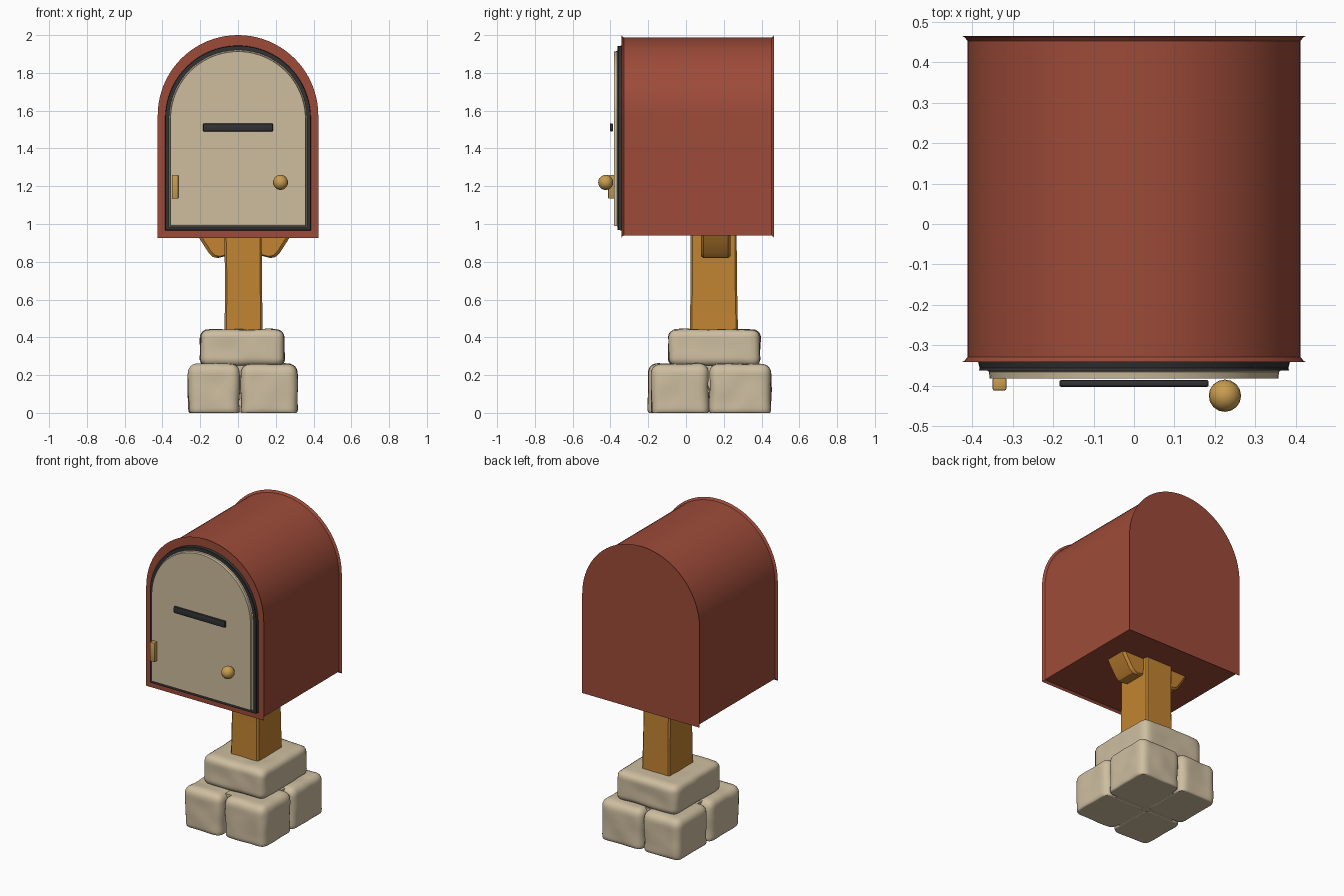
import bpy, bmesh, math
from mathutils import Vector, noise

if "Cube" in bpy.data.objects:
    bpy.data.objects.remove(bpy.data.objects["Cube"])


def material(name, rgb):
    # sRGB 0-255 to linear
    m = bpy.data.materials.new(name)
    m.diffuse_color = [((c / 255 + 0.055) / 1.055) ** 2.4 for c in rgb] + [1]
    m.use_nodes = True
    m.node_tree.nodes["Principled BSDF"].inputs["Base Color"].default_value = m.diffuse_color
    return m


RED = material("red paint", (157, 75, 57))
DARK = material("dark trim", (50, 50, 52))
CREAM = material("cream door", (206, 189, 157))
BRASS = material("brass", (200, 156, 80))
WOOD = material("wood", (194, 132, 50))
STONE = material("stone", (206, 190, 160))


def finish(bm, name, mat, angle=35):
    bmesh.ops.recalc_face_normals(bm, faces=bm.faces)
    me = bpy.data.meshes.new(name)
    bm.to_mesh(me)
    bm.free()
    ob = bpy.data.objects.new(name, me)
    bpy.context.collection.objects.link(ob)
    me.materials.append(mat)
    bpy.ops.object.select_all(action='DESELECT')
    ob.select_set(True)
    bpy.context.view_layer.objects.active = ob
    bpy.ops.object.shade_smooth_by_angle(angle=math.radians(angle))
    return ob


def loft(name, mat, rings, angle=35):
    # closed rings of points joined in order, capped at both ends
    bm = bmesh.new()
    vs = [[bm.verts.new(p) for p in r] for r in rings]
    n = len(vs[0])
    for a, b in zip(vs, vs[1:]):
        for i in range(n):
            j = (i + 1) % n
            bm.faces.new((a[i], a[j], b[j], b[i]))
    bm.faces.new(vs[0])
    bm.faces.new(vs[-1])
    return finish(bm, name, mat, angle)


def arch(w, bottom, top, y, inset=0, seg=40):
    # round-topped outline: half width w, semicircular head
    cz, r = top - w, w - inset
    pts = [(-r, y, bottom + inset), (r, y, bottom + inset)]
    pts += [(r * math.cos(math.pi * i / seg), y, cz + r * math.sin(math.pi * i / seg))
            for i in range(seg + 1)]
    return pts


def box(name, mat, lo, hi, bevel=0.0):
    bm = bmesh.new()
    bmesh.ops.create_cube(bm, size=1)
    lo, hi = Vector(lo), Vector(hi)
    for v in bm.verts:
        v.co = (lo + hi) / 2 + v.co * (hi - lo)
    if bevel:
        bmesh.ops.bevel(bm, geom=bm.edges[:], offset=bevel, segments=2,
                        profile=0.5, affect='EDGES')
    return finish(bm, name, mat)


def stone(name, lo, hi, r=0.05):
    # rounded block with gentle surface wobble, flat where it meets the ground
    lo, hi = Vector(lo), Vector(hi)
    c, h = (lo + hi) / 2, (hi - lo) / 2
    bm = bmesh.new()
    bmesh.ops.create_cube(bm, size=2)
    bmesh.ops.subdivide_edges(bm, edges=bm.edges[:], cuts=15, use_grid_fill=True)
    for v in bm.verts:
        p = Vector([v.co[i] * h[i] for i in range(3)])
        core = Vector([max(-(h[i] - r), min(h[i] - r, p[i])) for i in range(3)])
        d = (p - core).normalized()
        q = c + core + d * r
        q += d * 0.006 * (noise.noise(q * 9) - 0.3)
        q.z = max(q.z, 0)
        v.co = q
    return finish(bm, name, STONE, 60)


# mailbox body with flared end rims
FLARE = ((-0.341, 0), (-0.338, 0.006), (-0.329, 0.013),
         (0.453, 0.013), (0.462, 0.006), (0.465, 0))
loft("mailbox_body", RED, [arch(0.425, 0.927, 2.0, y, s) for y, s in FLARE])

# dark door frame and cream door
loft("door_frame", DARK, [arch(0.386, 0.965, 1.945, y, s)
                          for y, s in ((-0.34, 0), (-0.357, 0.004), (-0.362, 0.002))])
loft("door", CREAM, [arch(0.366, 0.982, 1.922, y, s)
                     for y, s in ((-0.361, 0), (-0.366, 0.007), (-0.382, 0.009))])

# door fittings
box("letter_slot", DARK, (-0.185, -0.403, 1.49), (0.185, -0.386, 1.532), 0.005)
box("hinge", BRASS, (-0.35, -0.412, 1.135), (-0.316, -0.38, 1.26), 0.004)
bm = bmesh.new()
bmesh.ops.create_uvsphere(bm, u_segments=16, v_segments=10, radius=0.04)
bmesh.ops.translate(bm, verts=bm.verts, vec=(0.225, -0.425, 1.22))
finish(bm, "door_knob", BRASS)

# wooden post, slightly tapered, with chamfered corners
def post_ring(z, x0, x1, y0, y1, c=0.01):
    return [(x0 + c, y0, z), (x1 - c, y0, z), (x1, y0 + c, z), (x1, y1 - c, z),
            (x1 - c, y1, z), (x0 + c, y1, z), (x0, y1 - c, z), (x0, y0 + c, z)]


loft("post", WOOD, [post_ring(0.40, -0.072, 0.131, 0.02, 0.276),
                    post_ring(0.68, -0.068, 0.127, 0.024, 0.270),
                    post_ring(0.95, -0.073, 0.125, 0.025, 0.268)], 25)

# angled brackets either side of the post
BRACKET = ((0.0, 0.95), (0.252, 0.95), (0.232, 0.915), (0.187, 0.845),
           (0.165, 0.825), (0.14, 0.82), (0.08, 0.835), (0.0, 0.90))
for side, sx in (("left", -1), ("right", 1)):
    rings = []
    for y, k in ((0.08, 0.93), (0.092, 1), (0.222, 1), (0.235, 0.93)):
        rings.append([(0.033 + sx * x * k, y, 0.95 - (0.95 - z) * k) for x, z in BRACKET])
    loft("bracket_" + side, WOOD, rings, 25)

# stone footing: one cap stone over four base stones around a hidden core
stone("cap_stone", (-0.202, -0.095, 0.245), (0.246, 0.395, 0.444), 0.045)
stone("base_stone_front_left", (-0.265, -0.202, -0.03), (0.012, 0.125, 0.26))
stone("base_stone_front_right", (0.012, -0.185, -0.03), (0.317, 0.122, 0.26))
stone("base_stone_back_left", (-0.262, 0.125, -0.03), (0.012, 0.45, 0.26))
stone("base_stone_back_right", (0.012, 0.122, -0.03), (0.315, 0.452, 0.26))
box("footing_core", STONE, (-0.19, -0.12, 0.001), (0.24, 0.375, 0.25))
